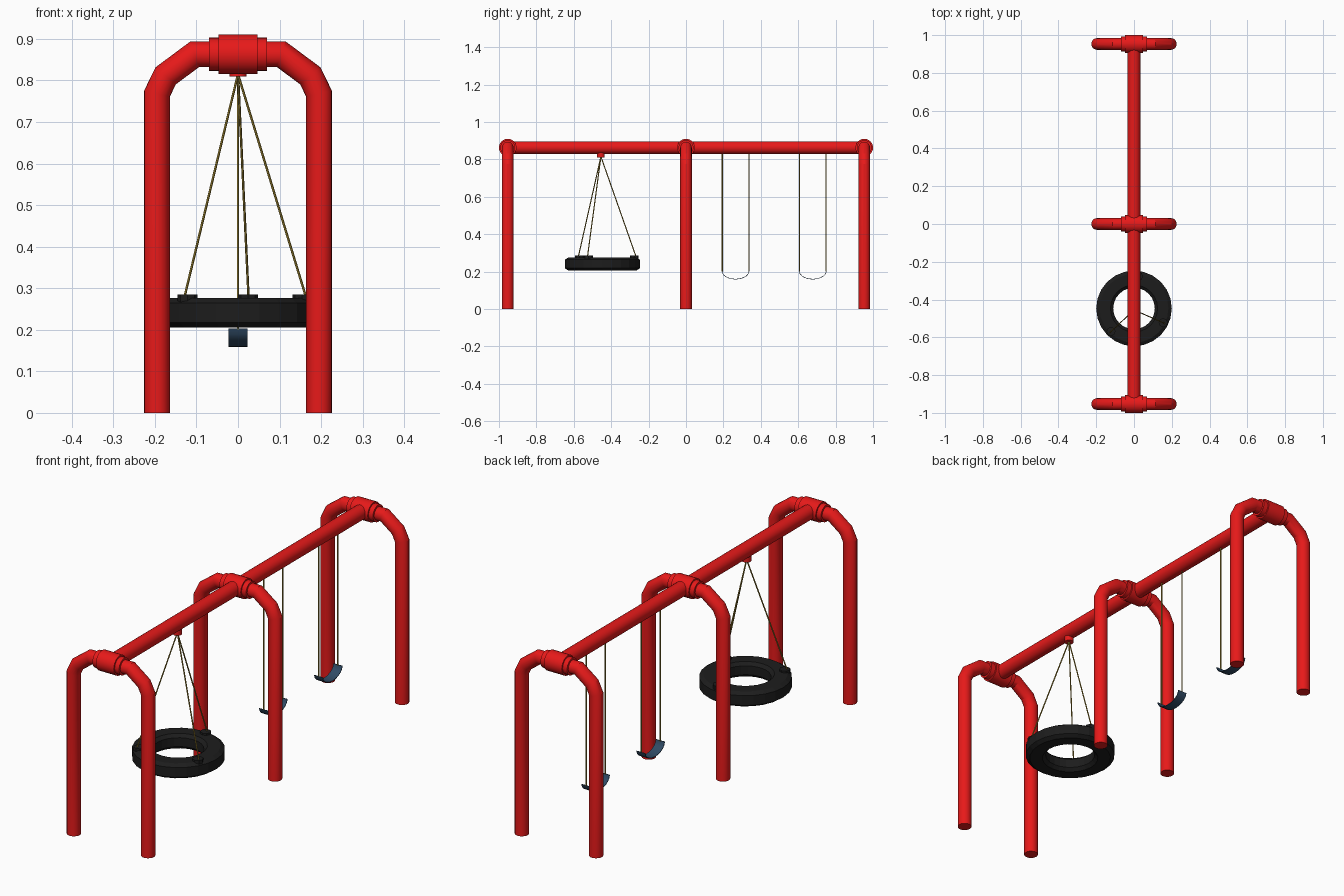
import bpy, bmesh, math
from mathutils import Vector

if "Cube" in bpy.data.objects:
    bpy.data.objects.remove(bpy.data.objects["Cube"])


def material(name, rgb):
    m = bpy.data.materials.new(name)
    m.diffuse_color = (*rgb, 1)
    m.use_nodes = True
    m.node_tree.nodes["Principled BSDF"].inputs["Base Color"].default_value = m.diffuse_color
    return m


RED = material("red_paint", (0.8, 0.01, 0.01))
BLACK = material("black_rubber", (0.012, 0.012, 0.012))
GOLD = material("chain_metal", (0.35, 0.24, 0.03))
BLUE = material("blue_belt", (0.03, 0.07, 0.13))


def finish(name, bm, mat, angle=None):
    bmesh.ops.recalc_face_normals(bm, faces=bm.faces)
    me = bpy.data.meshes.new(name)
    bm.to_mesh(me)
    bm.free()
    me.materials.append(mat)
    ob = bpy.data.objects.new(name, me)
    bpy.context.collection.objects.link(ob)
    if angle:
        bpy.context.view_layer.objects.active = ob
        ob.select_set(True)
        bpy.ops.object.shade_smooth_by_angle(angle=math.radians(angle))
        ob.select_set(False)
    return ob


def loft(bm, rings, caps=True, closed=False):
    rings = [[bm.verts.new(p) for p in r] for r in rings]
    n = len(rings[0])
    pairs = list(zip(rings, rings[1:]))
    if closed:
        pairs.append((rings[-1], rings[0]))
    for a, b in pairs:
        for i in range(n):
            j = (i + 1) % n
            bm.faces.new((a[i], a[j], b[j], b[i]))
    if caps and not closed:
        bm.faces.new(rings[0])
        bm.faces.new(rings[-1])


def rod(name, p, q, r, mat, sides=16, angle=35):
    p, q = Vector(p), Vector(q)
    d = (q - p).normalized()
    u = d.orthogonal().normalized()
    v = d.cross(u)
    bm = bmesh.new()
    ts = [2 * math.pi * i / sides for i in range(sides)]
    loft(bm, [[c + r * (u * math.cos(t) + v * math.sin(t)) for t in ts] for c in (p, q)])
    return finish(name, bm, mat, angle)


def arch(name, y, path, r, sides=20):
    # mitred pipe whose path lies in the x-z plane
    pts = [Vector((x, 0, z)) for x, z in path]
    yax = Vector((0, 1, 0))
    rings = []
    for i, p in enumerate(pts):
        d0 = (p - pts[i - 1]).normalized() if i else (pts[1] - p).normalized()
        d1 = (pts[i + 1] - p).normalized() if i < len(pts) - 1 else d0
        t = (d0 + d1).normalized()
        side = yax.cross(t) / t.dot(d0)
        rings.append([p + Vector((0, y, 0)) + r * (side * math.cos(a) + yax * math.sin(a))
                      for a in (2 * math.pi * k / sides for k in range(sides))])
    bm = bmesh.new()
    loft(bm, rings)
    finish(name, bm, RED, 25)


TOP = 0.863
END = 0.953

# arched leg frames with stepped collars
half = [(0.195, 0), (0.195, 0.768), (0.174, 0.811), (0.104, TOP)]
path = half + [(-x, z) for x, z in reversed(half)]
for label, y in (("front", -END), ("middle", 0), ("back", END)):
    arch(label + "_leg_frame", y, path, 0.031)
    for part, w, r in (("outer_collar", 0.07, 0.04), ("hub", 0.047, 0.047)):
        rod(f"{label}_{part}", (-w, y, TOP), (w, y, TOP), r, RED, 24)

# long top beam
rod("top_beam", (0, -END, TOP), (0, END, TOP), 0.034, RED, 20)

# tyre ring
TY = -0.447
profile = [(0.11, 0.22), (0.11, 0.262), (0.125, 0.276), (0.182, 0.276),
           (0.2, 0.264), (0.2, 0.218), (0.182, 0.205), (0.125, 0.205)]
bm = bmesh.new()
N = 24
loft(bm, [[(r * math.cos(a), TY + r * math.sin(a), z) for r, z in profile]
          for a in (2 * math.pi * k / N for k in range(N))], closed=True)
finish("tyre_seat", bm, BLACK)

# swivel, tyre chains and their rubber pads
SY = -0.455
rod("tyre_swivel", (0, SY, 0.81), (0, SY, 0.84), 0.021, RED, 12)
for i, deg in enumerate((82, 225, 334)):
    a = math.radians(deg)
    x, y = 0.183 * math.cos(a), TY + 0.183 * math.sin(a)
    rod(f"tyre_chain_{i + 1}", (0, SY, 0.815), (x, y, 0.276), 0.003, GOLD, 6)
    px, py = 0.172 * math.cos(a), TY + 0.172 * math.sin(a)
    pad = rod(f"tyre_chain_pad_{i + 1}", (px, py, 0.26), (px, py, 0.285), 0.024, BLACK, 8, None)

# belt swings: two chains and a curved belt each
for label, yc in (("first", 0.265), ("second", 0.678)):
    hw = 0.071
    for side, s in (("near", -1), ("far", 1)):
        y = yc + s * hw
        rod(f"{label}_swing_{side}_chain", (0, y, 0.2), (0, y, 0.845), 0.003, GOLD, 6)
    bm = bmesh.new()
    rings = []
    for k in range(11):
        a = math.pi * k / 10
        c, s = math.cos(a), math.sin(a)
        y0, z0 = yc - hw * c, 0.203 - 0.042 * s
        y1, z1 = yc - (hw + 0.003) * c, 0.203 - 0.045 * s
        rings.append([(-0.023, y0, z0), (0.023, y0, z0), (0.023, y1, z1), (-0.023, y1, z1)])
    loft(bm, rings)
    finish(f"{label}_swing_belt_seat", bm, BLUE, 40)
